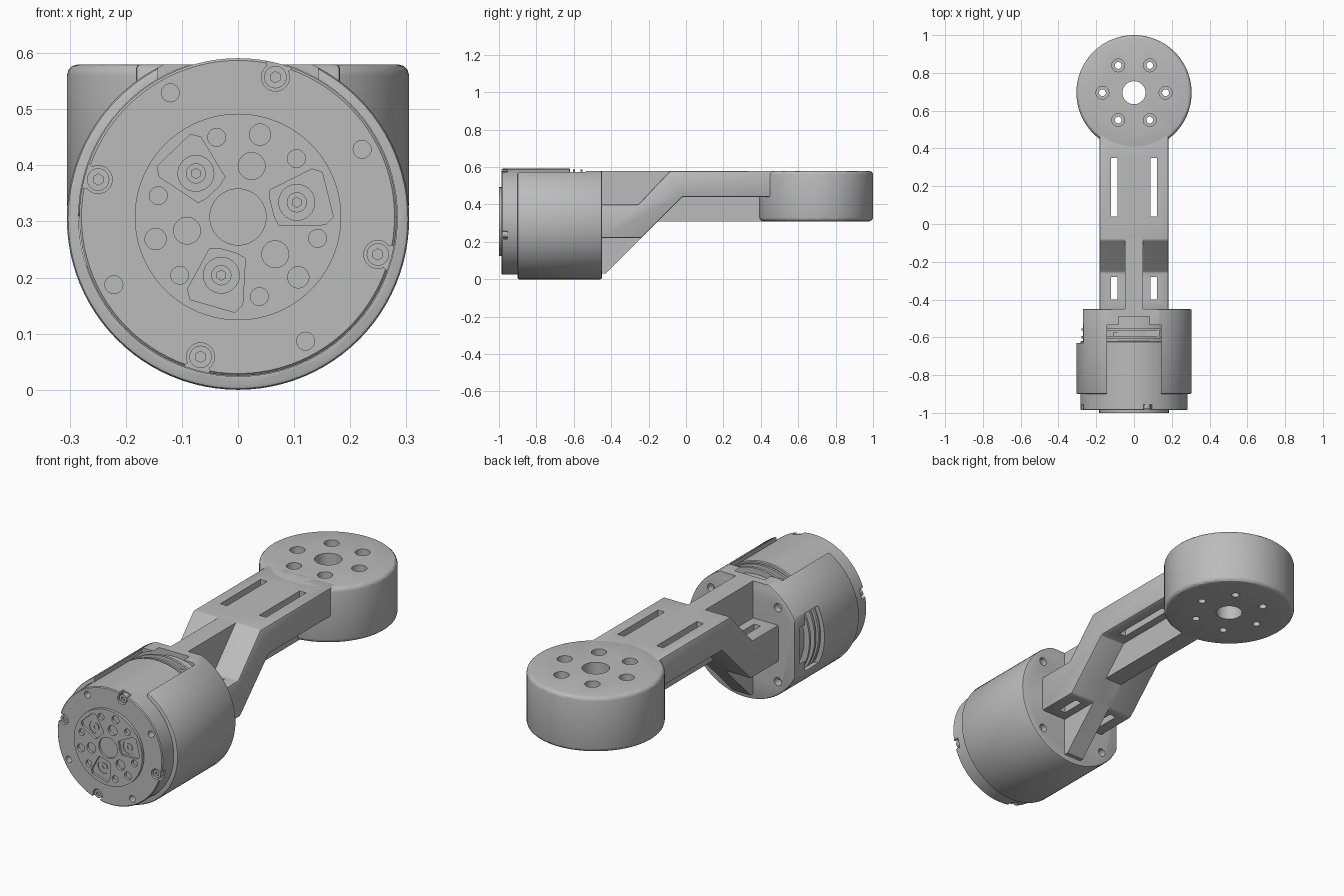
import bpy, bmesh, math
from mathutils import Matrix, Vector

cube = bpy.data.objects.get("Cube")
if cube:
    bpy.data.objects.remove(cube, do_unlink=True)

grey = bpy.data.materials.new("machined_grey")
grey.use_nodes = True
grey.diffuse_color = (0.5, 0.5, 0.5, 1)
grey.node_tree.nodes["Principled BSDF"].inputs["Base Color"].default_value = (0.5, 0.5, 0.5, 1)

AXIS_Z = 0.308      # height of the motor axis
DISC_Y = 0.695      # centre of the end disc


def make(name, bm):
    bmesh.ops.recalc_face_normals(bm, faces=bm.faces)
    mesh = bpy.data.meshes.new(name)
    bm.to_mesh(mesh)
    bm.free()
    obj = bpy.data.objects.new(name, mesh)
    bpy.context.collection.objects.link(obj)
    mesh.materials.append(grey)
    return obj


def cyl_y(name, r, x, z, y0, y1, sides=32):
    bm = bmesh.new()
    turn = Matrix.Translation((x, (y0 + y1) / 2, z)) @ Matrix.Rotation(math.pi / 2, 4, "X")
    bmesh.ops.create_cone(bm, cap_ends=True, segments=sides, radius1=r, radius2=r,
                          depth=y1 - y0, matrix=turn)
    return make(name, bm)


def cyl_z(name, r, x, y, z0, z1, sides=32):
    bm = bmesh.new()
    bmesh.ops.create_cone(bm, cap_ends=True, segments=sides, radius1=r, radius2=r,
                          depth=z1 - z0, matrix=Matrix.Translation((x, y, (z0 + z1) / 2)))
    return make(name, bm)


def box(name, x, y, z):
    bm = bmesh.new()
    bmesh.ops.create_cube(bm, size=1)
    for v in bm.verts:
        v.co = Vector(((r[0] + r[1]) / 2 + c * (r[1] - r[0])) for r, c in zip((x, y, z), v.co))
    return make(name, bm)


def prism_x(name, points, half):
    """Side profile given as (y, z), extruded across x."""
    bm = bmesh.new()
    face = bm.faces.new([bm.verts.new((-half, y, z)) for y, z in points])
    side = bmesh.ops.extrude_face_region(bm, geom=[face])["geom"]
    for v in side:
        if isinstance(v, bmesh.types.BMVert):
            v.co.x = half
    return make(name, bm)


def prism_y(name, points, y0, y1):
    """Front profile given as (x, z), extruded along y."""
    bm = bmesh.new()
    face = bm.faces.new([bm.verts.new((x, y0, z)) for x, z in points])
    for v in bmesh.ops.extrude_face_region(bm, geom=[face])["geom"]:
        if isinstance(v, bmesh.types.BMVert):
            v.co.y = y1
    return make(name, bm)


def finish(obj, cutters=(), bevel=0.0, segments=3):
    """Round the edges, subtract the cutters, bake and smooth."""
    if bevel:
        mod = obj.modifiers.new("round", "BEVEL")
        mod.width, mod.segments, mod.limit_method = bevel, segments, "ANGLE"
        mod.angle_limit = math.radians(40)
    for cutter in cutters:
        cutter.hide_render = True
        mod = obj.modifiers.new("cut", "BOOLEAN")
        mod.operation, mod.solver, mod.object = "DIFFERENCE", "EXACT", cutter
    graph = bpy.context.evaluated_depsgraph_get()
    mesh = bpy.data.meshes.new_from_object(obj.evaluated_get(graph))
    obj.modifiers.clear()
    obj.data = mesh
    for cutter in cutters:
        bpy.data.objects.remove(cutter, do_unlink=True)
    bpy.ops.object.select_all(action="DESELECT")
    obj.select_set(True)
    bpy.context.view_layer.objects.active = obj
    bpy.ops.object.shade_smooth_by_angle(angle=math.radians(30))


def polar(r, degrees):
    a = math.radians(degrees)
    return r * math.cos(a), AXIS_Z + r * math.sin(a)


# End disc with a centre hole and six counterbored holes
cuts = [cyl_z("cut", 0.061, 0, DISC_Y, 0.2, 0.7, 48)]
for k in range(6):
    a = math.radians(60 * k)
    x, y = 0.167 * math.cos(a), DISC_Y + 0.167 * math.sin(a)
    cuts += [cyl_z("cut", 0.034, x, y, 0.36, 0.7), cyl_z("cut", 0.018, x, y, 0.2, 0.5)]
finish(cyl_z("end_disc", 0.305, 0, DISC_Y, 0.31, 0.58, 96), cuts, bevel=0.02)

# Stepped arm slab with four slots
slab = [(-0.46, 0.40), (-0.255, 0.40), (-0.085, 0.58), (0.5, 0.58), (0.5, 0.44),
        (-0.02, 0.44), (-0.24, 0.22), (-0.46, 0.22)]
cuts = []
for side in (-1, 1):
    xs = (side * 0.105 - 0.018, side * 0.105 + 0.018)
    cuts += [box("cut", xs, (0.04, 0.35), (0.3, 0.7)), box("cut", xs, (-0.4, -0.28), (0.1, 0.5))]
finish(prism_x("arm_slab", slab, 0.182), cuts, bevel=0.008, segments=2)

# Central stiffening rib above and below the slab
rib = [(-0.46, 0.58), (0.5, 0.58), (0.5, 0.31), (-0.15, 0.31), (-0.43, 0.03), (-0.46, 0.03)]
finish(prism_x("arm_rib", rib, 0.047))

# Motor sleeve: open top, flat on one side, rear bolt holes
cuts = [
    cyl_y("cut", 0.284, 0, AXIS_Z, -0.95, -0.49, 96),
    box("cut", (-0.4, 0.4), (-1, -0.3), (0.58, 0.8)),
    box("cut", (-0.143, 0.143), (-0.95, -0.535), (0.4, 0.8)),
    box("cut", (-0.4, -0.27), (-0.63, -0.3), (-0.1, 0.8)),
    box("cut", (-0.4, -0.2), (-0.63, -0.53), (0.17, 0.45)),
]
for sx in (-1, 1):
    for sz in (-1, 1):
        cuts.append(cyl_y("cut", 0.02, sx * 0.18, 0.305 + sz * 0.18, -0.55, -0.4))
finish(cyl_y("motor_sleeve", 0.305, 0, 0.305, -0.9, -0.45, 96), cuts, bevel=0.008, segments=2)

# Motor body with rim notches and tapped holes
cuts = []
for k in range(4):
    x, z = polar(0.258, 75 + 90 * k)
    cuts.append(cyl_y("cut", 0.025, x, z, -1.1, -0.955))
    ox, oz = polar(0.29, 75 + 90 * k)
    cuts.append(cyl_y("cut", 0.025, ox, oz, -1.1, -0.955))
    hx, hz = polar(0.252, 28.6 + 90 * k)
    cuts.append(cyl_y("cut", 0.016, hx, hz, -1.1, -0.95, 24))
finish(cyl_y("motor_body", 0.283, 0, AXIS_Z, -0.986, -0.62, 96), cuts, bevel=0.004, segments=1)

# Output hub with three bolt pockets and rings of holes
cuts = [cyl_y("cut", 0.05, 0, AXIS_Z, -1.1, -0.99, 48)]
for k in range(6):
    x, z = polar(0.147, 45 + 60 * k)
    cuts.append(cyl_y("cut", 0.016, x, z, -1.1, -0.975, 24))
pocket = [(0.065, 28), (0.075, 40), (0.157, 33), (0.17, 28), (0.17, 0), (0.157, -5),
          (0.075, -12), (0.065, 0)]
for k in range(3):
    turn = 120 * k
    x, z = polar(0.108, 14 + turn)
    cuts.append(prism_y("cut", [polar(r, a + turn) for r, a in pocket], -1.1, -0.989))
    cuts.append(cyl_y("cut", 0.032, x, z, -1.1, -0.978))
    for r, a, size in ((0.152, 75, 0.019), (0.094, 75, 0.024)):
        hx, hz = polar(r, a + turn)
        cuts.append(cyl_y("cut", size, hx, hz, -1.1, -0.985, 24))
finish(cyl_y("output_hub", 0.184, 0, AXIS_Z, -1.0, -0.965, 96), cuts)

# Socket bolts on the rim and in the hub pockets
bolts = [(0.258, 75 + 90 * k, 0.02, -0.98) for k in range(4)]
bolts += [(0.108, 14 + 120 * k, 0.018, -0.99) for k in range(3)]
for r, a, size, front in bolts:
    x, z = polar(r, a)
    socket = cyl_y("cut", size * 0.5, x, z, -1.1, front + 0.01, 6)
    finish(cyl_y("socket_bolt", size, x, z, front, -0.94, 24), [socket])

# Electronics seen through the sleeve windows
finish(cyl_y("inner_core", 0.25, 0, AXIS_Z, -0.63, -0.48, 64))
for y in (-0.605, -0.565):
    finish(cyl_y("circuit_board", 0.278, 0, AXIS_Z, y, y + 0.012, 64))
finish(box("board_connector", (-0.03, 0.135), (-0.6, -0.555), (0.5, 0.55)))
finish(box("small_connector", (-0.11, -0.05), (-0.6, -0.575), (0.5, 0.55)))
